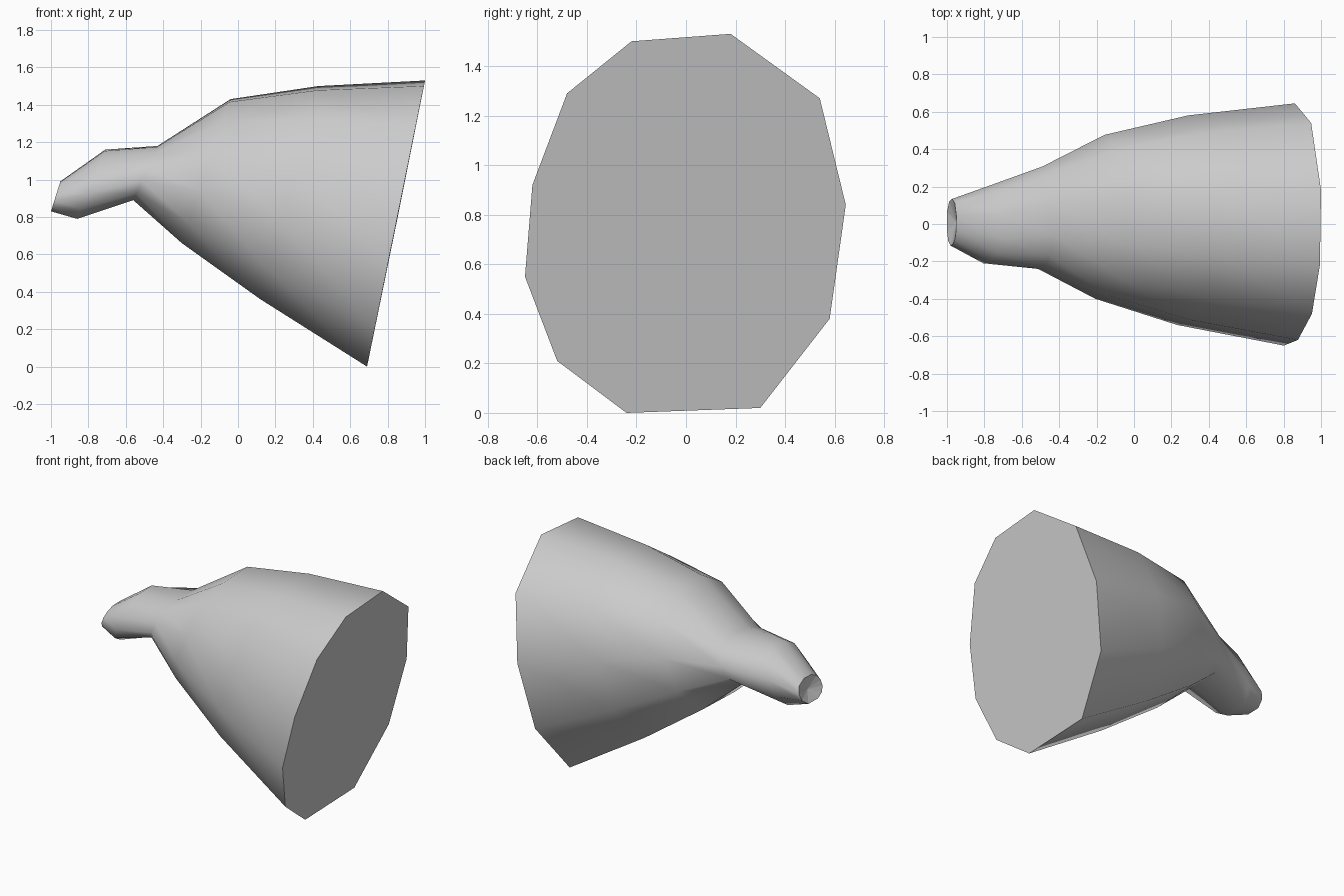
import bpy, bmesh
from mathutils import Vector

cube = bpy.data.objects.get("Cube")
if cube:
    bpy.data.objects.remove(cube, do_unlink=True)

grey = bpy.data.materials.new("plain grey")
grey.use_nodes = True
color = (0.6, 0.6, 0.6, 1)
grey.diffuse_color = color
grey.node_tree.nodes["Principled BSDF"].inputs["Base Color"].default_value = color

# Eleven-sided outline of the wide end, as (y, z)
outline = [(-0.22, 1.5), (0.18, 1.53), (0.54, 1.27), (0.645, 0.84), (0.58, 0.38), (0.3, 0.02),
           (-0.24, 0), (-0.52, 0.21), (-0.65, 0.55), (-0.62, 0.92), (-0.48, 1.29)]
height, half_width = 1.53, 0.65

# Each station: bottom (x, z), top (x, z), lowest and highest y
stations = [
    ((0.69, 0), (1, 1.53), -0.65, 0.65),
    ((0.12, 0.36), (0.43, 1.5), -0.54, 0.585),
    ((-0.3, 0.66), (-0.04, 1.43), -0.4, 0.48),
    ((-0.56, 0.89), (-0.43, 1.18), -0.24, 0.31),
    ((-0.86, 0.79), (-0.71, 1.16), -0.21, 0.205),
    ((-1, 0.83), (-0.95, 0.99), -0.115, 0.135),
]

bm = bmesh.new()


def make_ring(bottom, top, y_low, y_high):
    ring = []
    for y, z in outline:
        x, up = Vector(bottom).lerp(Vector(top), z / height)
        side = (y / half_width + 1) / 2
        ring.append(bm.verts.new((x, y_low + (y_high - y_low) * side, up)))
    return ring


def cap(ring, centre):
    middle = bm.verts.new(centre)
    for a, b in zip(ring, ring[1:] + ring[:1]):
        bm.faces.new((a, b, middle))


# Smooth tapering wall
rings = [make_ring(*s) for s in stations]
for near, far in zip(rings, rings[1:]):
    for i in range(len(near)):
        j = (i + 1) % len(near)
        bm.faces.new((near[i], near[j], far[j], far[i])).smooth = True

# Flat wide end and slightly sunken tip
cap(rings[0], (0.85, -0.03, 0.78))
cap(rings[-1], (-0.95, 0.01, 0.9))

bmesh.ops.recalc_face_normals(bm, faces=bm.faces)
mesh = bpy.data.meshes.new("tapered_body")
bm.to_mesh(mesh)
bm.free()
mesh.materials.append(grey)
body = bpy.data.objects.new("tapered_body", mesh)
bpy.context.collection.objects.link(body)
